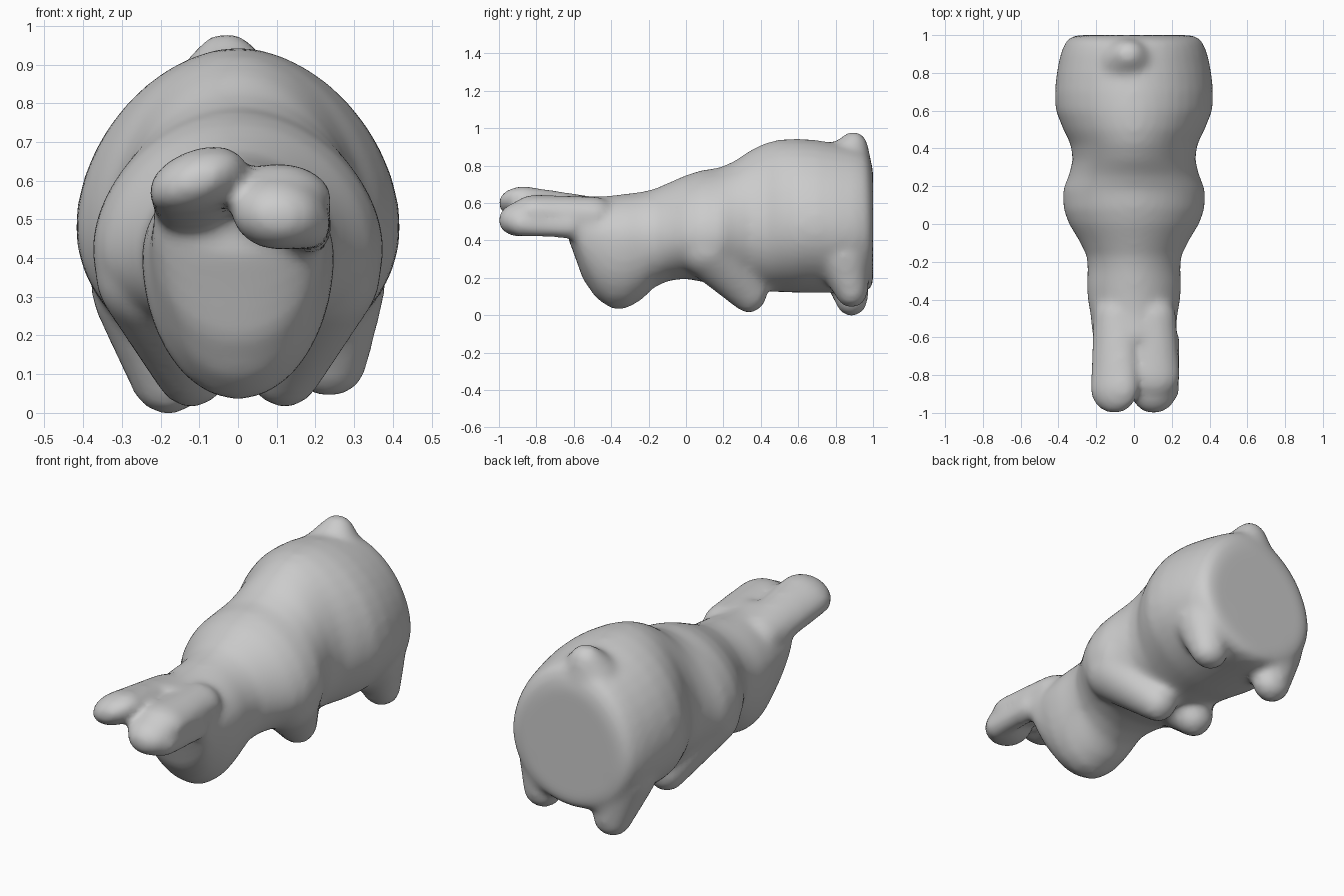
import bpy, bmesh, math
from mathutils import Matrix, Vector, Euler

bm = bmesh.new()
SEG = 40


def spow(v, p):
    return math.copysign(abs(v) ** p, v)


def loft(sections, up, low):
    """Closed tube along y from (y, half width, widest z, top z, bottom z)."""
    rings = []
    for y, w, zc, zt, zb in sections:
        ring = []
        for i in range(SEG):
            a = 2 * math.pi * i / SEG
            c, s = math.cos(a), math.sin(a)
            p = 2 / (up if s > 0 else low)
            h = (zt - zc) if s > 0 else (zc - zb)
            ring.append(bm.verts.new((w * spow(c, p), y, zc + h * spow(s, p))))
        rings.append(ring)
    for a, b in zip(rings, rings[1:]):
        for i in range(SEG):
            j = (i + 1) % SEG
            bm.faces.new((a[i], b[i], b[j], a[j]))
    bm.faces.new(rings[0])
    bm.faces.new(rings[-1][::-1])


def blob(loc, radii, rot=(0, 0, 0)):
    e = Euler([math.radians(r) for r in rot])
    bmesh.ops.create_uvsphere(bm, u_segments=28, v_segments=18, radius=1,
                              matrix=Matrix.LocRotScale(Vector(loc), e, Vector(radii)))


def limb(a, ra, b, rb, n=9, tilt=0):
    """Tapered rounded limb from a to b; ra and rb are xyz radii."""
    a, b, ra, rb = Vector(a), Vector(b), Vector(ra), Vector(rb)
    for i in range(n):
        t = i / (n - 1)
        blob(a.lerp(b, t), ra.lerp(rb, t), (0, tilt, 0))


# Head, neck, shoulders and rump
loft([
    (-0.63, 0.19, 0.50, 0.63, 0.41),
    (-0.60, 0.22, 0.48, 0.645, 0.33),
    (-0.55, 0.225, 0.45, 0.64, 0.19),
    (-0.48, 0.23, 0.43, 0.635, 0.09),
    (-0.40, 0.245, 0.41, 0.64, 0.035),
    (-0.32, 0.25, 0.41, 0.65, 0.035),
    (-0.24, 0.245, 0.41, 0.66, 0.08),
    (-0.17, 0.25, 0.42, 0.675, 0.15),
    (-0.09, 0.29, 0.42, 0.71, 0.185),
    (0.00, 0.345, 0.42, 0.75, 0.195),
    (0.08, 0.375, 0.42, 0.775, 0.18),
    (0.18, 0.378, 0.42, 0.79, 0.16),
    (0.26, 0.345, 0.44, 0.825, 0.14),
    (0.34, 0.325, 0.46, 0.88, 0.13),
    (0.42, 0.335, 0.47, 0.92, 0.125),
    (0.50, 0.375, 0.48, 0.94, 0.125),
    (0.60, 0.415, 0.48, 0.945, 0.12),
    (0.70, 0.42, 0.48, 0.937, 0.12),
    (0.80, 0.41, 0.47, 0.92, 0.12),
    (0.90, 0.39, 0.46, 0.90, 0.12),
    (0.96, 0.365, 0.46, 0.88, 0.125),
    (0.985, 0.345, 0.45, 0.84, 0.14),
    (1.00, 0.30, 0.45, 0.78, 0.17),
], 1.85, 2.0)

# Ears: left raised and thin, right lower with a thicker rim
limb((-0.10, -0.50, 0.54), (0.12, 0.12, 0.09),
     (-0.105, -0.87, 0.60), (0.135, 0.135, 0.08), 9, -22)
limb((0.105, -0.50, 0.535), (0.12, 0.12, 0.10),
     (0.115, -0.80, 0.56), (0.13, 0.13, 0.085), 9, 6)
blob((0.105, -0.88, 0.515), (0.125, 0.125, 0.095), (8, 6, 0))
limb((0.185, -0.62, 0.48), (0.06, 0.06, 0.07),
     (0.175, -0.88, 0.49), (0.065, 0.07, 0.07))

# Shoulders and front legs slant inward, mirrored
for s in (-1, 1):
    limb((s * 0.21, 0.12, 0.36), (0.16, 0.17, 0.16),
         (s * 0.12, 0.335, 0.12), (0.10, 0.10, 0.107))

# Hind legs, flush with the flat rear
limb((-0.23, 0.84, 0.32), (0.15, 0.15, 0.15), (-0.18, 0.885, 0.09), (0.10, 0.088, 0.095))
limb((0.23, 0.84, 0.32), (0.15, 0.15, 0.15), (0.235, 0.885, 0.13), (0.10, 0.088, 0.09))

# Tail
limb((-0.03, 0.86, 0.82), (0.15, 0.13, 0.12), (-0.03, 0.895, 0.895), (0.09, 0.08, 0.088))

bmesh.ops.recalc_face_normals(bm, faces=bm.faces)
mesh = bpy.data.meshes.new("animal_body")
bm.to_mesh(mesh)
bm.free()
body = bpy.data.objects.new("animal_body", mesh)
bpy.context.collection.objects.link(body)
bpy.context.view_layer.objects.active = body
body.select_set(True)

# Fuse the parts into one soft sculpted skin
fuse = body.modifiers.new("fuse", 'REMESH')
fuse.mode = 'VOXEL'
fuse.voxel_size = 0.018
fuse.use_smooth_shade = True
soft = body.modifiers.new("soften", 'SMOOTH')
soft.factor = 0.5
soft.iterations = 14
for m in ("fuse", "soften"):
    bpy.ops.object.modifier_apply(modifier=m)
bpy.ops.object.shade_smooth()
